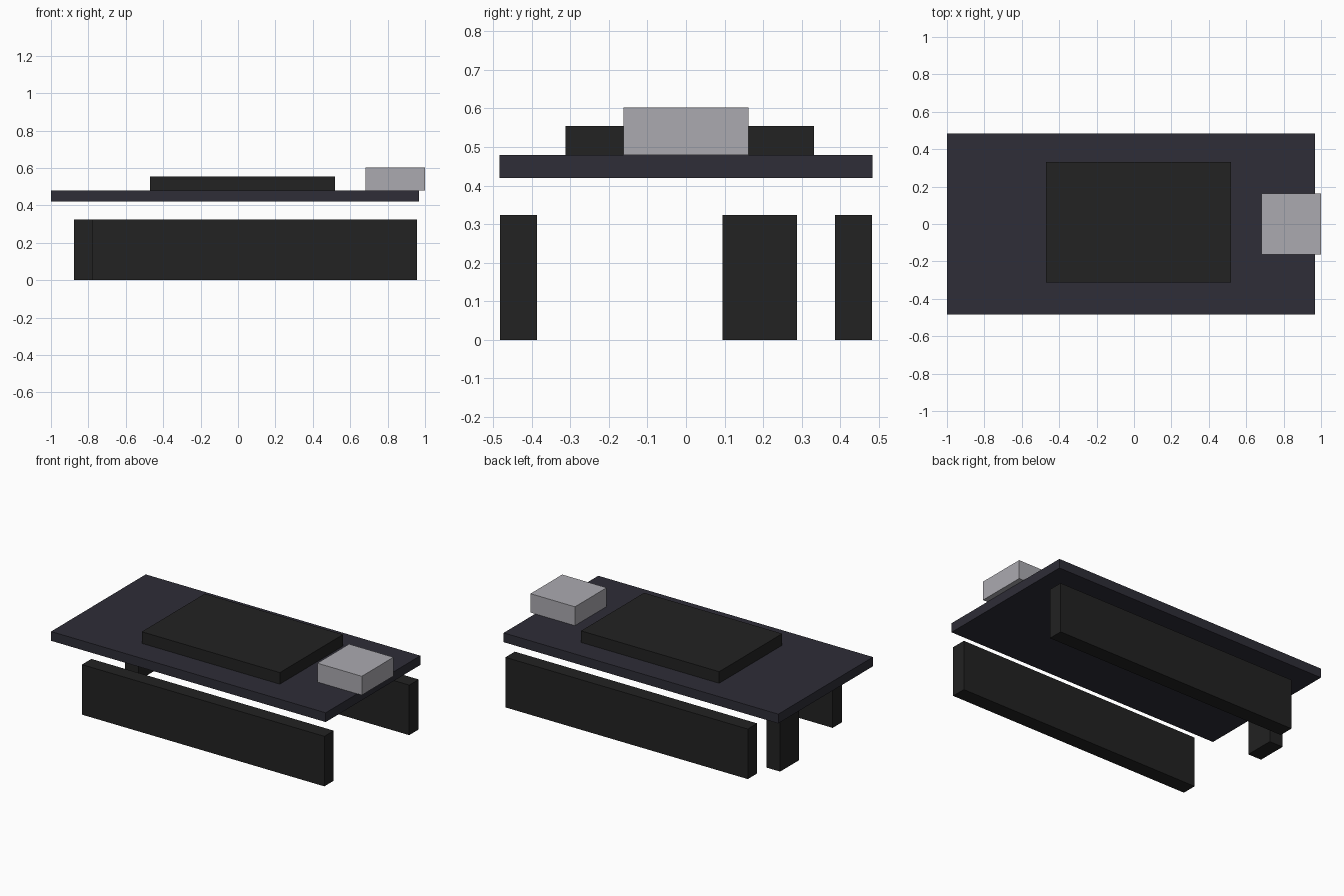
import bpy

if "Cube" in bpy.data.objects:
    bpy.data.objects.remove(bpy.data.objects["Cube"], do_unlink=True)


def srgb(r, g, b):
    def lin(c):
        c /= 255
        return c / 12.92 if c <= 0.04045 else ((c + 0.055) / 1.055) ** 2.4
    return (lin(r), lin(g), lin(b), 1.0)


def material(name, colour):
    mat = bpy.data.materials.new(name)
    mat.use_nodes = True
    mat.diffuse_color = colour
    mat.node_tree.nodes["Principled BSDF"].inputs["Base Color"].default_value = colour
    return mat


def box(name, mat, x, y, z):
    """Box spanning the (low, high) range given for each axis."""
    spans = (x, y, z)
    bpy.ops.mesh.primitive_cube_add(size=1, location=[(a + b) / 2 for a, b in spans])
    obj = bpy.context.object
    obj.name = name
    obj.scale = [b - a for a, b in spans]
    bpy.ops.object.transform_apply(location=False, rotation=False, scale=True)
    obj.data.materials.append(mat)
    return obj


navy = material("dark_slate_board", srgb(46, 45, 55))
black = material("black_plastic", srgb(34, 34, 34))
metal = material("light_grey_metal", srgb(171, 170, 176))

# Board with the raised chip and the overhanging port
box("circuit_board", navy, (-1.0, 0.967), (-0.484, 0.484), (0.42, 0.48))
box("chip", black, (-0.47, 0.519), (-0.313, 0.332), (0.48, 0.555))
box("port", metal, (0.682, 1.0), (-0.162, 0.162), (0.48, 0.602))

# Header strips floating below the long edges
header_z = (0.0, 0.324)
for name, side in (("front_header", -1), ("back_header", 1)):
    y = sorted((side * 0.386, side * 0.482))
    box(name, black, (-0.78, 0.956), y, header_z)

# Short header across the end opposite the port
box("end_header", black, (-0.876, -0.78), (0.095, 0.288), header_z)
